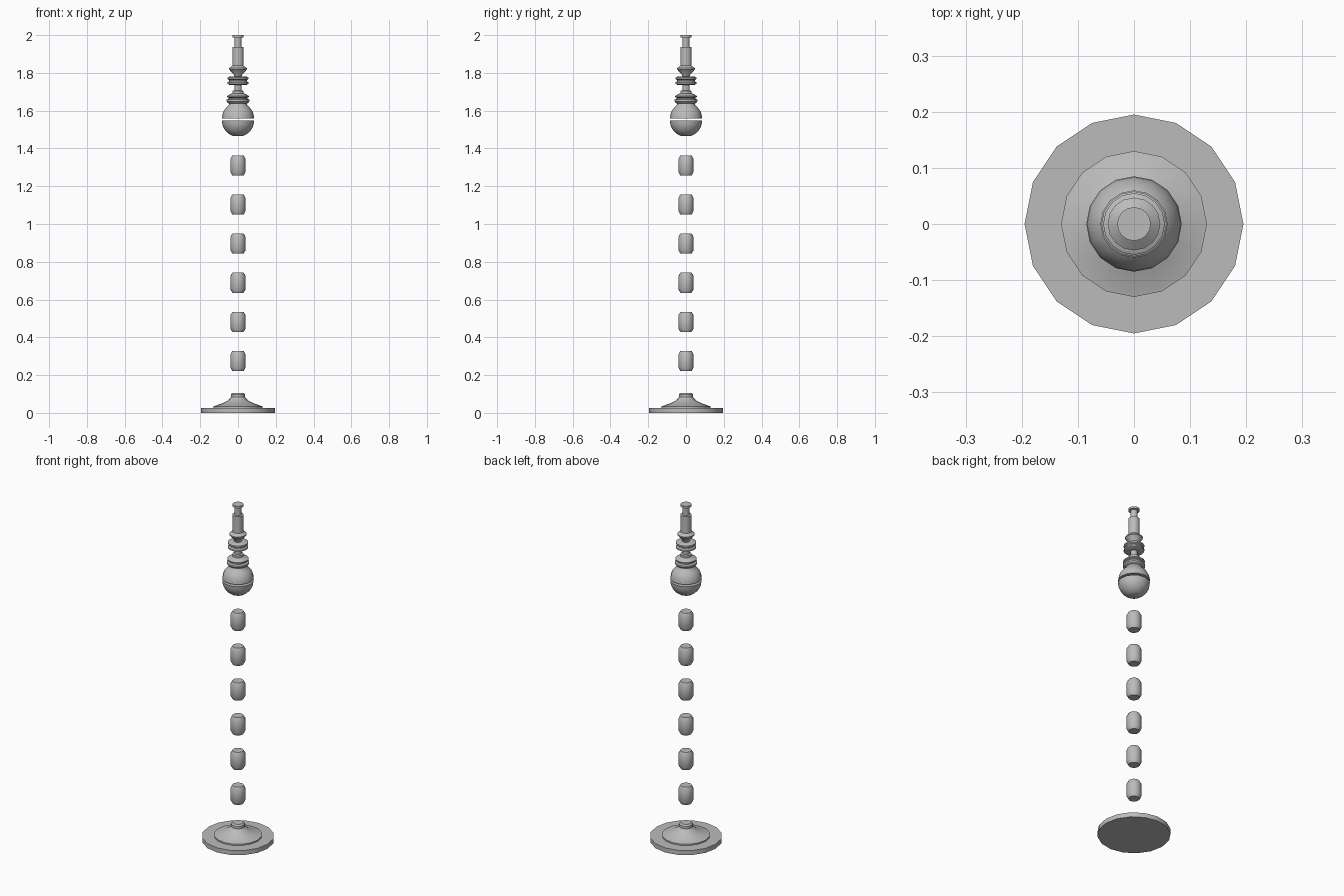
import bpy, bmesh, math

cube = bpy.data.objects.get("Cube")
if cube:
    bpy.data.objects.remove(cube, do_unlink=True)

SIDES = 16

grey = bpy.data.materials.new("plain grey")
grey.use_nodes = True
grey.diffuse_color = (0.5, 0.5, 0.5, 1)
grey.node_tree.nodes["Principled BSDF"].inputs["Base Color"].default_value = (0.5, 0.5, 0.5, 1)


def turned(name, profile, z=0.0):
    """Lathe a closed solid from (radius, height) points, listed bottom to top."""
    bm = bmesh.new()
    rings = []
    for r, h in profile:
        rings.append([bm.verts.new((r * math.cos(math.tau * i / SIDES),
                                    r * math.sin(math.tau * i / SIDES), h))
                      for i in range(SIDES)])
    for low, high in zip(rings, rings[1:]):
        for i in range(SIDES):
            j = (i + 1) % SIDES
            bm.faces.new((low[i], low[j], high[j], high[i]))
    bm.faces.new(rings[0][::-1])
    bm.faces.new(rings[-1])
    mesh = bpy.data.meshes.new(name)
    bm.to_mesh(mesh)
    bm.free()
    mesh.materials.append(grey)
    ob = bpy.data.objects.new(name, mesh)
    ob.location.z = z
    bpy.context.collection.objects.link(ob)
    bpy.ops.object.select_all(action='DESELECT')
    ob.select_set(True)
    bpy.context.view_layer.objects.active = ob
    bpy.ops.object.shade_smooth_by_angle(angle=math.radians(30))
    return ob


def arc(radius, start, end, steps, z):
    """Profile points of a ball between two latitudes in degrees."""
    angles = [math.radians(start + (end - start) * i / steps) for i in range(steps + 1)]
    return [(radius * math.cos(a), z + radius * math.sin(a)) for a in angles]


# Foot: flat disc with a flared socket on it
turned("base_disc", [(0.195, 0), (0.195, 0.027)])
turned("base_flare", [(0.13, 0.027), (0.13, 0.035), (0.122, 0.037), (0.085, 0.05),
                      (0.058, 0.063), (0.042, 0.077), (0.037, 0.083), (0.037, 0.098),
                      (0.029, 0.106)])

# Row of floating barrel beads
for n in range(6):
    turned(f"bead_{n + 1}", [(0.03, -0.053), (0.04, -0.035), (0.04, 0.035), (0.03, 0.053)],
           0.275 + 0.207 * n)

# Split ball
turned("ball_lower_half", arc(0.085, -73, 0, 6, 1.547))
turned("ball_upper_half", arc(0.085, 0, 54, 5, 1.559)
       + [(0.046, 1.638), (0.058, 1.643)])

# Stacked collars above the ball
turned("ball_collar", [(0.055, 1.643), (0.06, 1.649), (0.06, 1.658), (0.05, 1.663),
                       (0.05, 1.668), (0.058, 1.672), (0.058, 1.678), (0.04, 1.688),
                       (0.03, 1.692), (0.03, 1.705), (0.019, 1.707), (0.019, 1.737)])
turned("double_ring", [(0.019, 1.737), (0.046, 1.737), (0.055, 1.742), (0.055, 1.75),
                       (0.047, 1.756), (0.047, 1.762), (0.055, 1.767), (0.055, 1.775),
                       (0.046, 1.78), (0.019, 1.78)])

# Flared cone, handle and end cap
turned("flared_cone", [(0.019, 1.78), (0.022, 1.79), (0.047, 1.818), (0.047, 1.825),
                       (0.03, 1.838)])
turned("handle", [(0.03, 1.833), (0.03, 1.938)])
turned("handle_neck", [(0.018, 1.938), (0.018, 1.988)])
turned("end_cap", [(0.03, 1.988), (0.03, 2.0)])
